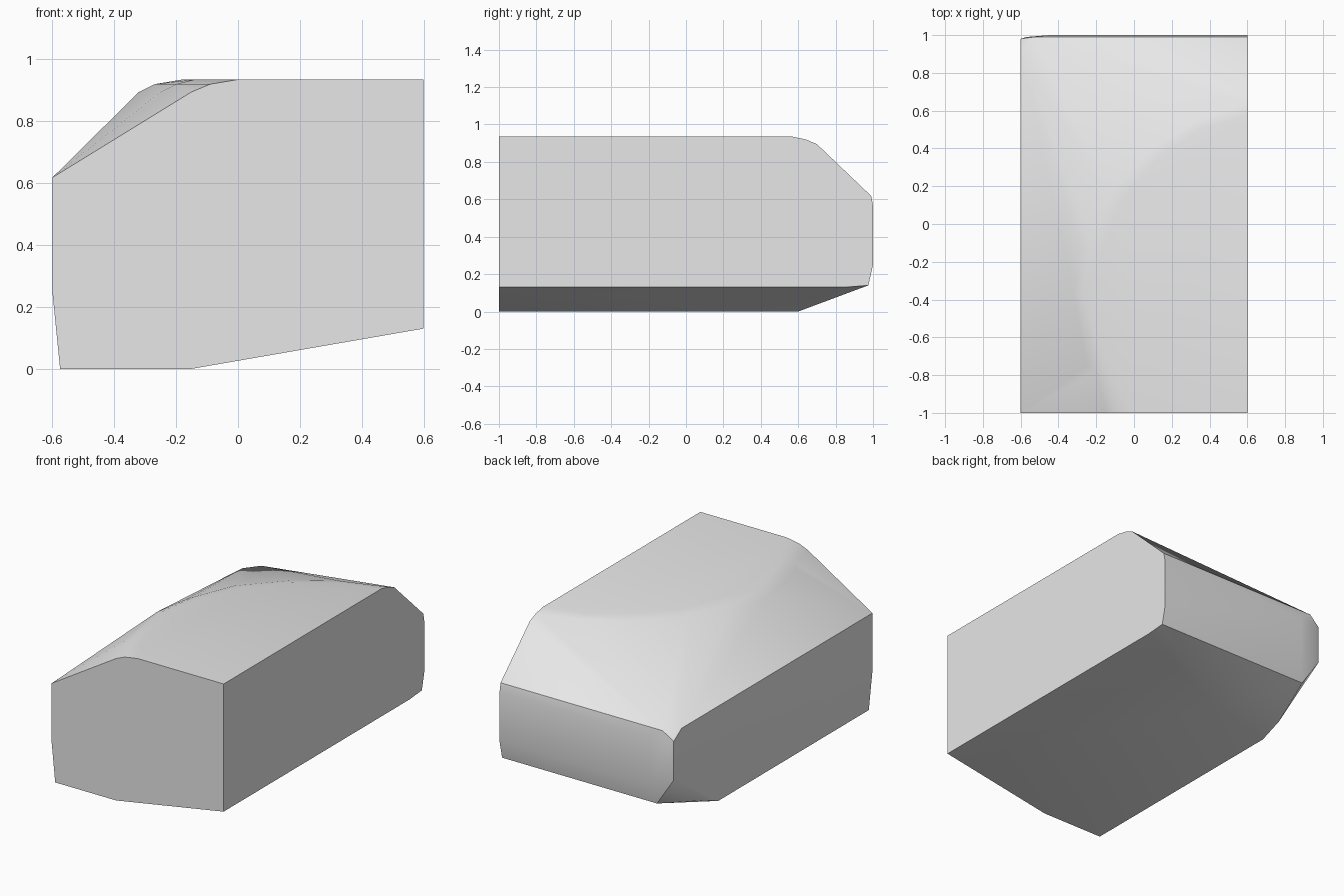
import bpy
import bmesh
import math

cube = bpy.data.objects.get("Cube")
if cube:
    bpy.data.objects.remove(cube, do_unlink=True)

# One plain grey material
grey = bpy.data.materials.new("plain grey")
grey.use_nodes = True
colour = (0.8, 0.8, 0.8, 1)
grey.diffuse_color = colour
grey.node_tree.nodes["Principled BSDF"].inputs["Base Color"].default_value = colour


def at_height(z, outline):
    return [(x, y, z) for x, y in outline]


points = []

# Rounded rim of the top: flat edge, shoulder, start of the slopes
points += at_height(0.935, [(0.6, -1), (0, -1), (-0.14, -0.75), (-0.18, -0.45), (-0.15, -0.1),
                            (-0.06, 0.13), (0.13, 0.35), (0.35, 0.5), (0.6, 0.57)])
points += at_height(0.92, [(-0.09, -1), (-0.2, -0.78), (-0.27, -0.4), (-0.23, -0.1),
                           (-0.13, 0.15), (0.1, 0.4), (0.33, 0.55), (0.6, 0.64)])
points += at_height(0.895, [(-0.15, -1), (-0.25, -0.75), (-0.32, -0.35), (-0.28, -0.1), (0.6, 0.7)])

# Upper edge of the walls with the clipped corner
points += at_height(0.618, [(-0.6, -1), (-0.6, 0.9), (-0.53, 0.99), (0.6, 0.99)])
points += at_height(0.565, [(-0.6, 0.98), (-0.57, 0.99), (-0.45, 1), (0.6, 1)])

# Lower part of the walls, turning in towards the base
points += at_height(0.32, [(-0.6, 0.98), (-0.57, 0.99)])
points += at_height(0.25, [(-0.6, -1), (-0.6, 0.85), (-0.45, 1), (0.6, 1)])
points += at_height(0.14, [(-0.48, 0.975), (0.6, 0.975)])

# Underside: flat keel rising to the side and the back
points += at_height(0.13, [(0.6, -1), (0.6, 0.85)])
points += at_height(0.06, [(-0.58, 0.64)])
points += at_height(0, [(-0.575, -1), (-0.15, -1), (-0.15, 0.6), (-0.575, 0.5)])

# Skin the outlines into one closed block
bm = bmesh.new()
for p in points:
    bm.verts.new(p)
result = bmesh.ops.convex_hull(bm, input=bm.verts)
loose = [v for v in bm.verts if not v.link_faces]
bmesh.ops.delete(bm, geom=loose, context='VERTS')
bmesh.ops.dissolve_limit(bm, angle_limit=math.radians(0.5), verts=bm.verts, edges=bm.edges)
bmesh.ops.recalc_face_normals(bm, faces=bm.faces)
mesh = bpy.data.meshes.new("rounded_block")
bm.to_mesh(mesh)
bm.free()
mesh.materials.append(grey)

block = bpy.data.objects.new("rounded_block", mesh)
bpy.context.collection.objects.link(block)
bpy.ops.object.select_all(action='DESELECT')
block.select_set(True)
bpy.context.view_layer.objects.active = block
bpy.ops.object.shade_smooth_by_angle(angle=math.radians(30))
